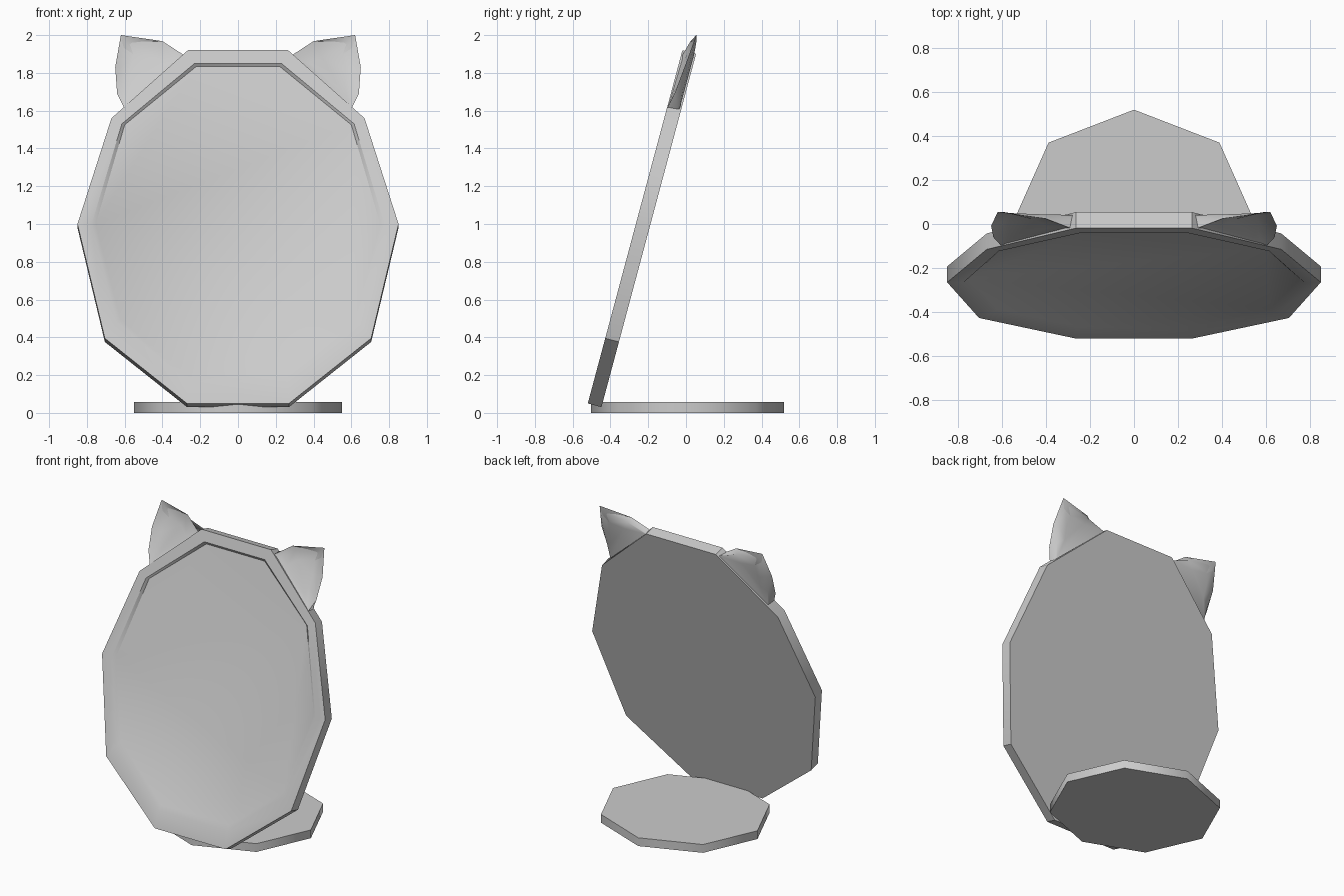
import bpy, bmesh, math

cube = bpy.data.objects.get("Cube")
if cube:
    bpy.data.objects.remove(cube, do_unlink=True)

grey = bpy.data.materials.new("plain_grey")
grey.use_nodes = True
grey.diffuse_color = (0.6, 0.6, 0.6, 1)
grey.node_tree.nodes["Principled BSDF"].inputs["Base Color"].default_value = (0.6, 0.6, 0.6, 1)

LEAN = math.tan(math.radians(15))


def on_board(x, z, back=0.0):
    """Point on the leaning front plane, moved back along y."""
    return (x, -0.52 + (z - 0.05) * LEAN + back, z)


def mirrored(half):
    """Closed outline from its right half, listed top to bottom."""
    return half + [(-x, z) for x, z in reversed(half)]


def loft(name, rings, angle):
    """Bridge equal rings in order and cap both ends."""
    bm = bmesh.new()
    loops = [[bm.verts.new(p) for p in ring] for ring in rings]
    for a, b in zip(loops, loops[1:]):
        for i in range(len(a)):
            j = (i + 1) % len(a)
            bm.faces.new((a[i], a[j], b[j], b[i]))
    bm.faces.new(loops[0])
    bm.faces.new(loops[-1])
    bmesh.ops.recalc_face_normals(bm, faces=bm.faces)
    mesh = bpy.data.meshes.new(name)
    bm.to_mesh(mesh)
    bm.free()
    mesh.materials.append(grey)
    obj = bpy.data.objects.new(name, mesh)
    bpy.context.collection.objects.link(obj)
    bpy.ops.object.select_all(action="DESELECT")
    obj.select_set(True)
    bpy.context.view_layer.objects.active = obj
    bpy.ops.object.shade_smooth_by_angle(angle=math.radians(angle))
    return obj


# Leaning frame with a shallow recessed mirror panel
outer = mirrored([(0.265, 1.92), (0.67, 1.56), (0.85, 1.0), (0.705, 0.395), (0.27, 0.05)])
lip = mirrored([(0.23, 1.85), (0.615, 1.53), (0.775, 1.0), (0.64, 0.48), (0.265, 0.165)])
panel = mirrored([(0.222, 1.833), (0.6, 1.525), (0.753, 1.0), (0.622, 0.497), (0.258, 0.195)])
thick = 0.075
back_ring = []
for x, z in outer:
    px, py, pz = on_board(x, z)
    back_ring.append((px, py + thick * math.cos(math.radians(15)),
                      pz - thick * math.sin(math.radians(15))))
loft("mirror_frame", [
    back_ring,
    [on_board(x, z) for x, z in outer],
    [on_board(x, z) for x, z in lip],
    [on_board(x, z, 0.015) for x, z in panel],
], 37)

# Eight-sided foot plate
foot = [(0.55 * math.sin(k * math.pi / 4), 0.008 + 0.512 * math.cos(k * math.pi / 4))
        for k in range(8)]
loft("foot_plate", [[(x, y, z) for x, y in foot] for z in (0, 0.057)], 50)

# Cupped ears: x, z and how far the rim bends back
rim = [(0.28, 1.89, 0.005), (0.40, 1.968, 0.03), (0.62, 2.0, 0.052),
       (0.65, 1.83, 0.035), (0.64, 1.69, 0.02), (0.60, 1.61, 0.0)]
CX, CZ = 0.49, 1.80


def ear_ring(side, scale, depth, keep_base=False):
    ring = []
    for i, (x, z, bend) in enumerate(rim):
        base = i in (0, len(rim) - 1)
        s = 1 if base and keep_base else scale
        ring.append(on_board(side * (CX + (x - CX) * s), CZ + (z - CZ) * s,
                             depth if keep_base else bend + depth))
    return ring


for side, name in ((1, "left_ear"), (-1, "right_ear")):
    loft(name, [
        ear_ring(side, 0.5, 0.016),
        ear_ring(side, 0.82, 0.01),
        ear_ring(side, 1, 0),
        ear_ring(side, 0.82, 0.058, True),
        ear_ring(side, 0.5, 0.068, True),
    ], 60)
